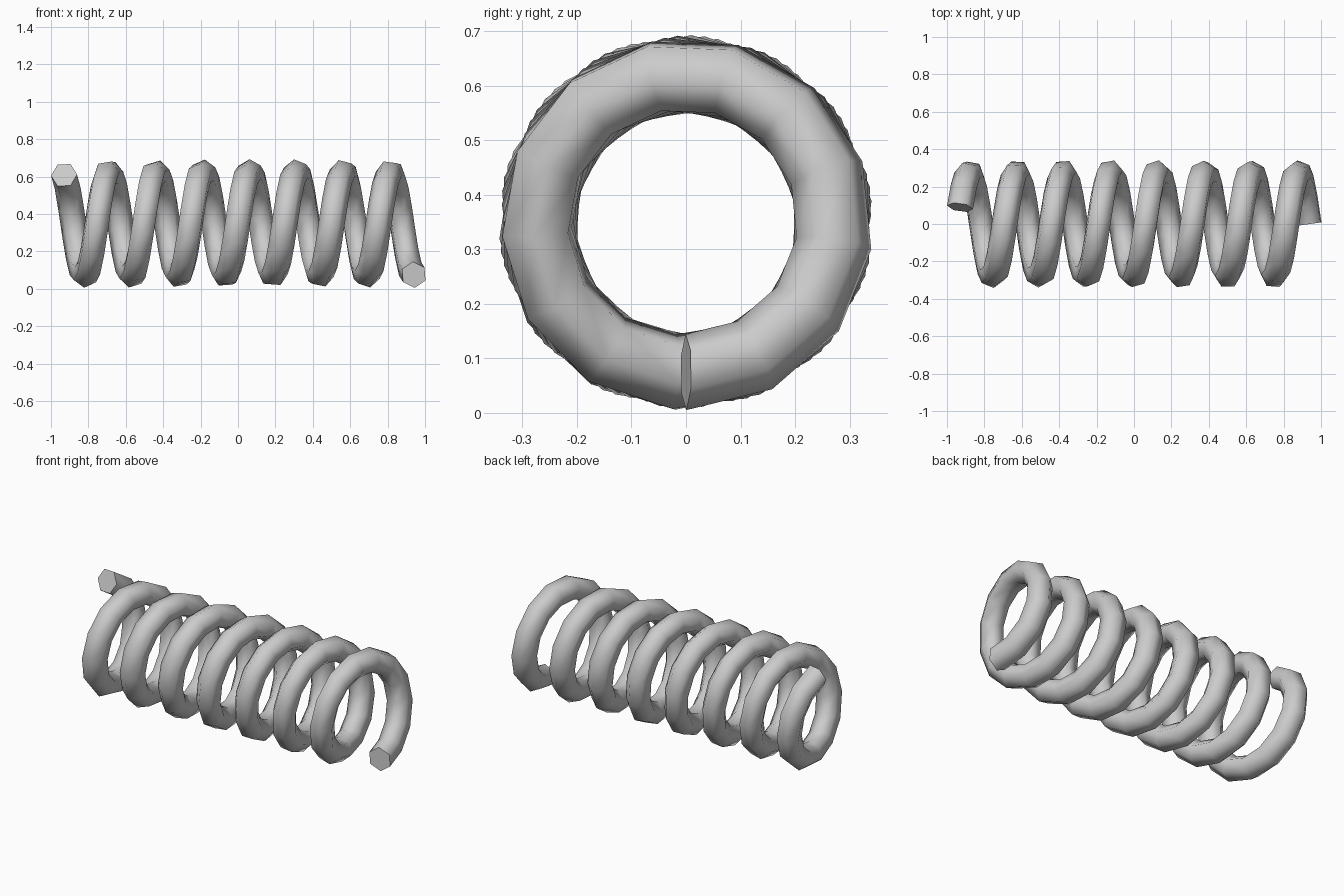
import bpy, bmesh, math
from mathutils import Vector

if "Cube" in bpy.data.objects:
    bpy.data.objects.remove(bpy.data.objects["Cube"])

# Coil dimensions: helix along x, six-sided wire
RADIUS, WIRE, AXIS_Z = 0.274, 0.07, 0.349
X0, X1 = -0.93, 0.94
START = math.radians(161)          # angle before the first bottom point
TURN = START + 7 * math.tau        # total sweep, ending at the bottom
STEPS, SIDES = 98, 6


def point(t):
    a = TURN * (1 - t)
    return Vector((X0 + (X1 - X0) * t, RADIUS * math.sin(a), AXIS_Z - RADIUS * math.cos(a)))


def tangent(t):
    a = TURN * (1 - t)
    return Vector((X1 - X0, -RADIUS * TURN * math.cos(a), -RADIUS * TURN * math.sin(a))).normalized()


bm = bmesh.new()
rings = []
# Sweep the hexagon with a minimal-twist frame
tan = tangent(0)
u = Vector((1, 0, 0))
u = (u - tan * u.dot(tan)).normalized()
for i in range(STEPS + 1):
    t = i / STEPS
    new = tangent(t)
    u = tan.rotation_difference(new) @ u
    u = (u - new * u.dot(new)).normalized()
    tan = new
    v = tan.cross(u)
    c = point(t)
    rings.append([bm.verts.new(c + WIRE * (u * math.cos(k * math.tau / SIDES) + v * math.sin(k * math.tau / SIDES)))
                  for k in range(SIDES)])

# Smooth wire surface
for a, b in zip(rings, rings[1:]):
    for k in range(SIDES):
        n = (k + 1) % SIDES
        bm.faces.new((a[k], a[n], b[n], b[k])).smooth = True

# Flat cut ends with sharp rims
for ring in (rings[0][::-1], rings[-1]):
    cap = bm.faces.new(ring)
    for e in cap.edges:
        e.smooth = False
bmesh.ops.recalc_face_normals(bm, faces=bm.faces[:])

mesh = bpy.data.meshes.new("coil_spring")
bm.to_mesh(mesh)
bm.free()
bpy.context.collection.objects.link(bpy.data.objects.new("coil_spring", mesh))
